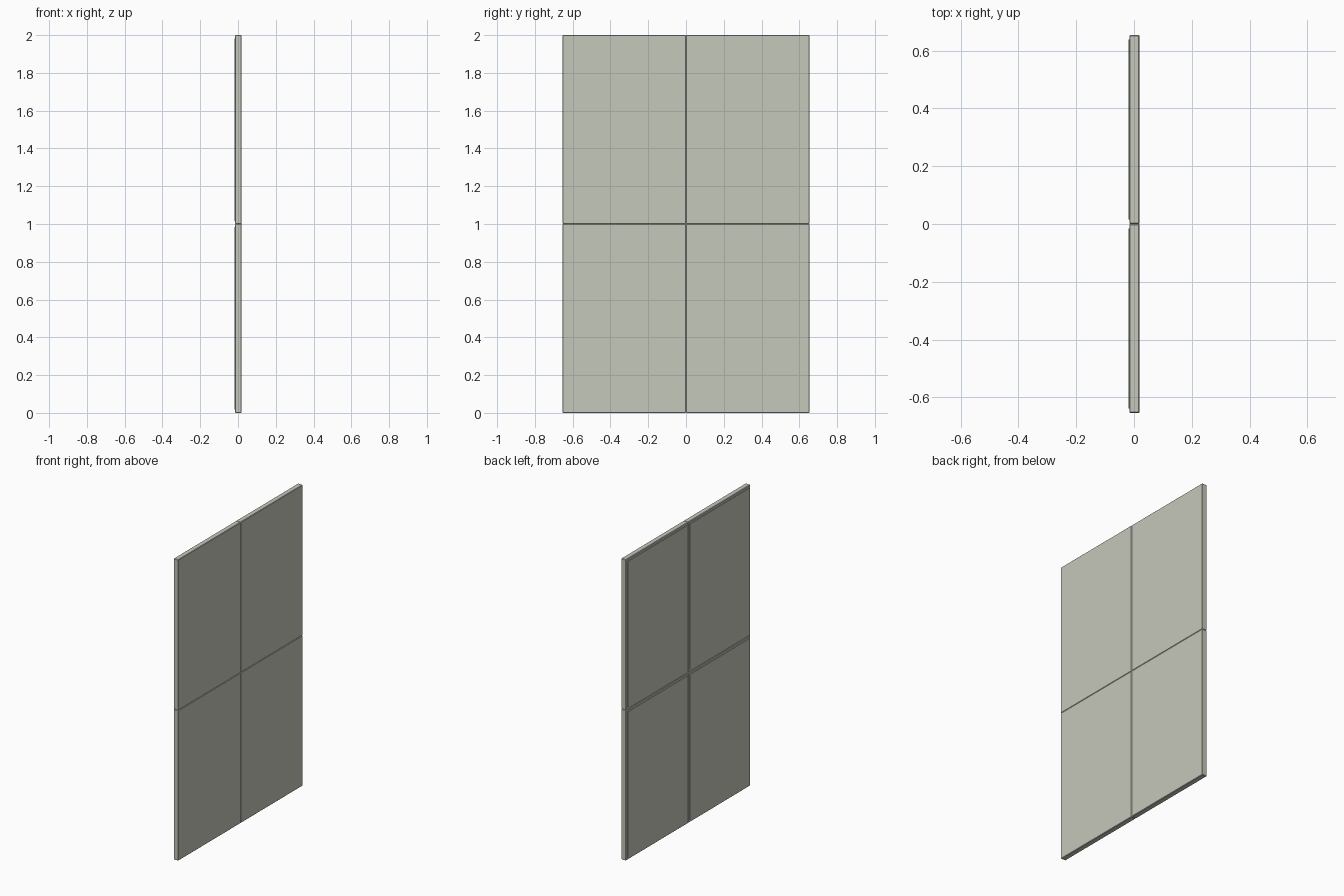
import bpy
import bmesh

if "Cube" in bpy.data.objects:
    bpy.data.objects.remove(bpy.data.objects["Cube"])

HALF_W, HEIGHT = 0.654, 2.0
X_BACK, X_BODY, X_FRONT = 0.019, -0.016, -0.019
MARGIN = 0.016

mat = bpy.data.materials.new("pale_sage")
mat.diffuse_color = (0.56, 0.58, 0.50, 1)
mat.use_nodes = True
mat.node_tree.nodes["Principled BSDF"].inputs["Base Color"].default_value = mat.diffuse_color


def box(name, x0, x1, y0, y1, z0, z1, bevel=0.0):
    bm = bmesh.new()
    bmesh.ops.create_cube(bm, size=1)
    for v in bm.verts:
        v.co.x = x1 if v.co.x > 0 else x0
        v.co.y = y1 if v.co.y > 0 else y0
        v.co.z = z1 if v.co.z > 0 else z0
    mesh = bpy.data.meshes.new(name)
    bm.to_mesh(mesh)
    bm.free()
    mesh.materials.append(mat)
    ob = bpy.data.objects.new(name, mesh)
    bpy.context.collection.objects.link(ob)
    if bevel:
        mod = ob.modifiers.new("edge_bevel", 'BEVEL')
        mod.width = bevel
        mod.segments = 1
    return ob


# Four tiles, each a slab with a thin raised pad on its -x face
for col, y0 in (("left", -HALF_W), ("right", 0.0)):
    for row, z0 in (("lower", 0.0), ("upper", HEIGHT / 2)):
        y1, z1 = y0 + HALF_W, z0 + HEIGHT / 2
        # Slab, its chamfered edges forming the cross-shaped seam
        box(f"{row}_{col}_slab", X_BODY, X_BACK, y0, y1, z0, z1, 0.003)
        # Raised pad inset from the slab edges
        box(f"{row}_{col}_pad", X_FRONT, X_BODY + 0.001,
            y0 + MARGIN, y1 - MARGIN, z0 + MARGIN + 0.001, z1 - MARGIN - 0.001)
